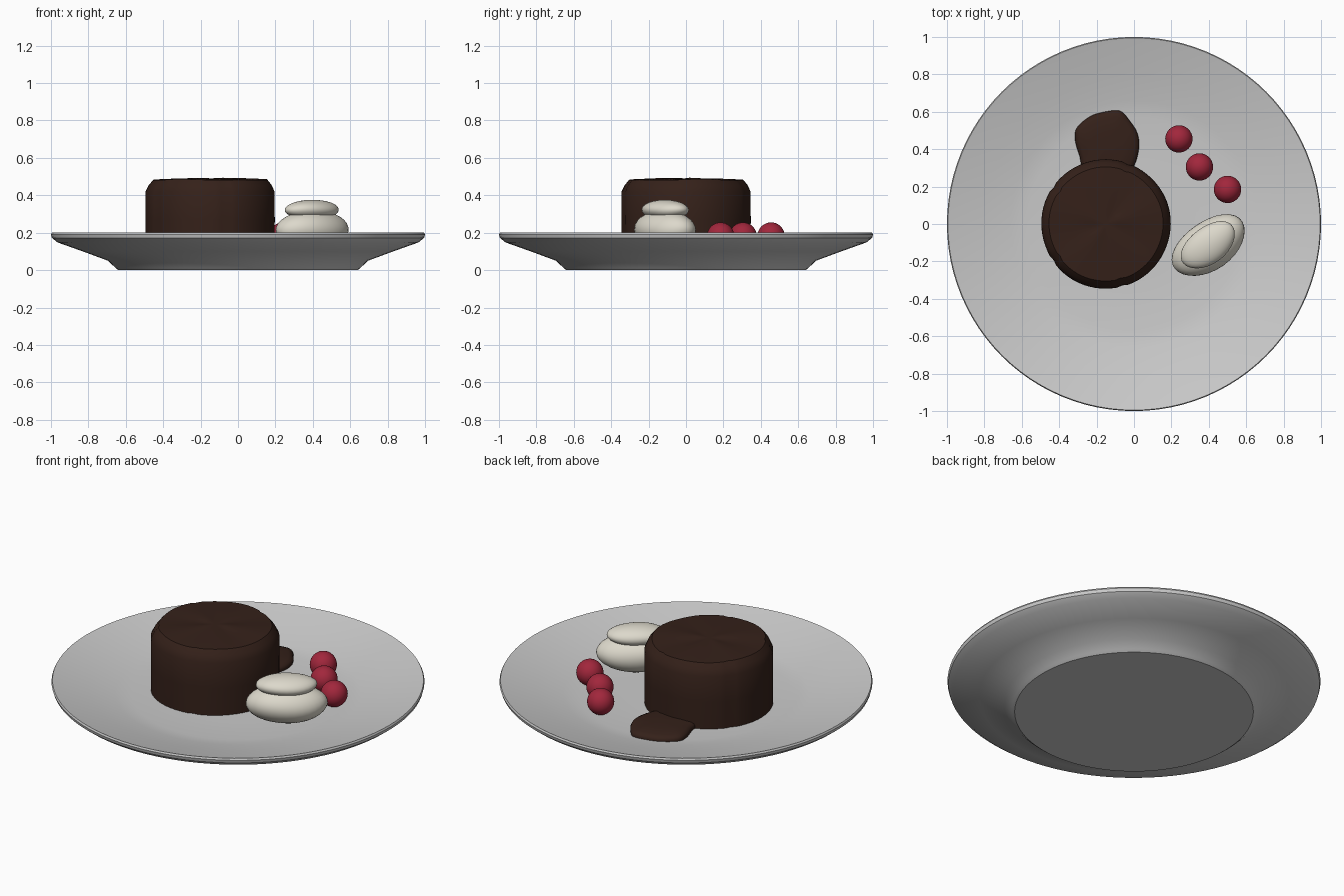
import bpy, bmesh, math, random
from mathutils import Matrix

if "Cube" in bpy.data.objects:
    bpy.data.objects.remove(bpy.data.objects["Cube"])

random.seed(4)


def material(name, rgb):
    m = bpy.data.materials.new(name)
    m.diffuse_color = (*rgb, 1)
    m.use_nodes = True
    m.node_tree.nodes["Principled BSDF"].inputs["Base Color"].default_value = m.diffuse_color
    return m


CHINA = material("china", (0.78, 0.78, 0.75))
CHOCOLATE = material("chocolate", (0.035, 0.015, 0.010))
CREAM = material("cream", (0.72, 0.69, 0.60))
BERRY = material("berry", (0.36, 0.02, 0.045))


def finish(bm, name, mat, angle=35):
    bmesh.ops.recalc_face_normals(bm, faces=bm.faces)
    me = bpy.data.meshes.new(name)
    bm.to_mesh(me)
    bm.free()
    ob = bpy.data.objects.new(name, me)
    bpy.context.collection.objects.link(ob)
    me.materials.append(mat)
    bpy.ops.object.select_all(action='DESELECT')
    ob.select_set(True)
    bpy.context.view_layer.objects.active = ob
    bpy.ops.object.shade_smooth_by_angle(angle=math.radians(angle))
    return ob


def skin(bm, rings):
    """Join rings of points with quads and close both ends."""
    loops = [[bm.verts.new(p) for p in r] for r in rings]
    n = len(loops[0])
    for a, b in zip(loops, loops[1:]):
        for i in range(n):
            j = (i + 1) % n
            bm.faces.new((a[i], a[j], b[j], b[i]))
    for loop in (loops[0], loops[-1]):
        c = bm.verts.new([sum(v.co[k] for v in loop) / n for k in range(3)])
        for i in range(n):
            bm.faces.new((loop[i], loop[(i + 1) % n], c))


def lathe(name, profile, mat, n=96, center=(0, 0), shape=lambda i, r, z: (r, z)):
    bm = bmesh.new()
    rings = []
    for r, z in profile:
        ring = []
        for i in range(n):
            t = 2 * math.pi * i / n
            rr, zz = shape(i, r, z)
            ring.append((center[0] + rr * math.cos(t), center[1] + rr * math.sin(t), zz))
        rings.append(ring)
    skin(bm, rings)
    return finish(bm, name, mat)


def ellipsoid(name, loc, size, mat, turn=0, wobble=0, segs=32, rings=18):
    bm = bmesh.new()
    bmesh.ops.create_uvsphere(bm, u_segments=segs, v_segments=rings, radius=1)
    for v in bm.verts:
        t = math.atan2(v.co.y, v.co.x)
        k = 1 + wobble * math.sin(3 * t + 2 * v.co.z)
        v.co.x *= k * size[0]
        v.co.y *= k * size[1]
        v.co.z *= size[2]
    bmesh.ops.transform(bm, verts=bm.verts,
                        matrix=Matrix.Translation(loc) @ Matrix.Rotation(turn, 4, 'Z'))
    return finish(bm, name, mat, 60)


# Plate: foot, sloping underside, rim and shallow well
lathe("plate", [(0.64, 0.0), (0.655, 0.012), (0.695, 0.05), (0.83, 0.10), (0.965, 0.148),
                (0.995, 0.172), (1.0, 0.19), (0.995, 0.2), (0.985, 0.197), (0.80, 0.155),
                (0.66, 0.122), (0.57, 0.11), (0.3, 0.11)], CHINA)

# Cake: chamfered cylinder with faint cracks running up the crust
CRACKS = {14, 29, 43, 57}


def crust(i, r, z):
    wave = math.sin(5 * 2 * math.pi * i / 72) + math.sin(3 * 2 * math.pi * i / 72 + 1)
    r *= 1 + 0.002 * wave
    if i in CRACKS:
        r -= 0.006
    return r, z + (0.002 * wave if z > 0.45 else 0)


lathe("chocolate_cake", [(0.30, 0.105), (0.345, 0.105), (0.346, 0.27), (0.345, 0.42),
                         (0.328, 0.455), (0.305, 0.483), (0.18, 0.488), (0.07, 0.49)],
      CHOCOLATE, 72, (-0.15, 0), crust)

# Sauce: low irregular puddle flowing out behind the cake
outline = [(-0.25, 0.25), (-0.29, 0.36), (-0.315, 0.45), (-0.305, 0.515), (-0.235, 0.575),
           (-0.155, 0.6), (-0.075, 0.605), (-0.027, 0.557), (0.016, 0.49), (0.027, 0.41),
           (0.0, 0.31), (-0.06, 0.25)]


def smooth_loop(pts, steps=4):
    out, n = [], len(pts)
    for i in range(n):
        a, b, c, d = (pts[(i + k) % n] for k in (-1, 0, 1, 2))
        for s in range(steps):
            t = s / steps
            out.append([0.5 * (2 * b[k] + (c[k] - a[k]) * t
                               + (2 * a[k] - 5 * b[k] + 4 * c[k] - d[k]) * t * t
                               + (3 * b[k] - a[k] - 3 * c[k] + d[k]) * t ** 3) for k in (0, 1)])
    return out


loop = smooth_loop(outline)
cx, cy = -0.145, 0.40
bm = bmesh.new()
skin(bm, [[(cx + (x - cx) * s, cy + (y - cy) * s, z) for x, y in loop]
          for s, z in ((0.98, 0.105), (1.0, 0.122), (0.96, 0.136), (0.85, 0.145), (0.5, 0.152))])
finish(bm, "chocolate_sauce", CHOCOLATE, 60)

# Cream: two stacked, flattened scoops
ellipsoid("cream_lower", (0.40, -0.115, 0.215), (0.22, 0.13, 0.105), CREAM, math.radians(35), 0.02)
ellipsoid("cream_upper", (0.397, -0.113, 0.322), (0.165, 0.098, 0.054), CREAM, math.radians(37), 0.02)

# Berries: three in an arc
for k, (x, y) in enumerate([(0.24, 0.455), (0.35, 0.305), (0.50, 0.185)]):
    ellipsoid(f"berry_{k + 1}", (x, y, 0.182), (0.073,) * 3, BERRY, k * 0.7)
